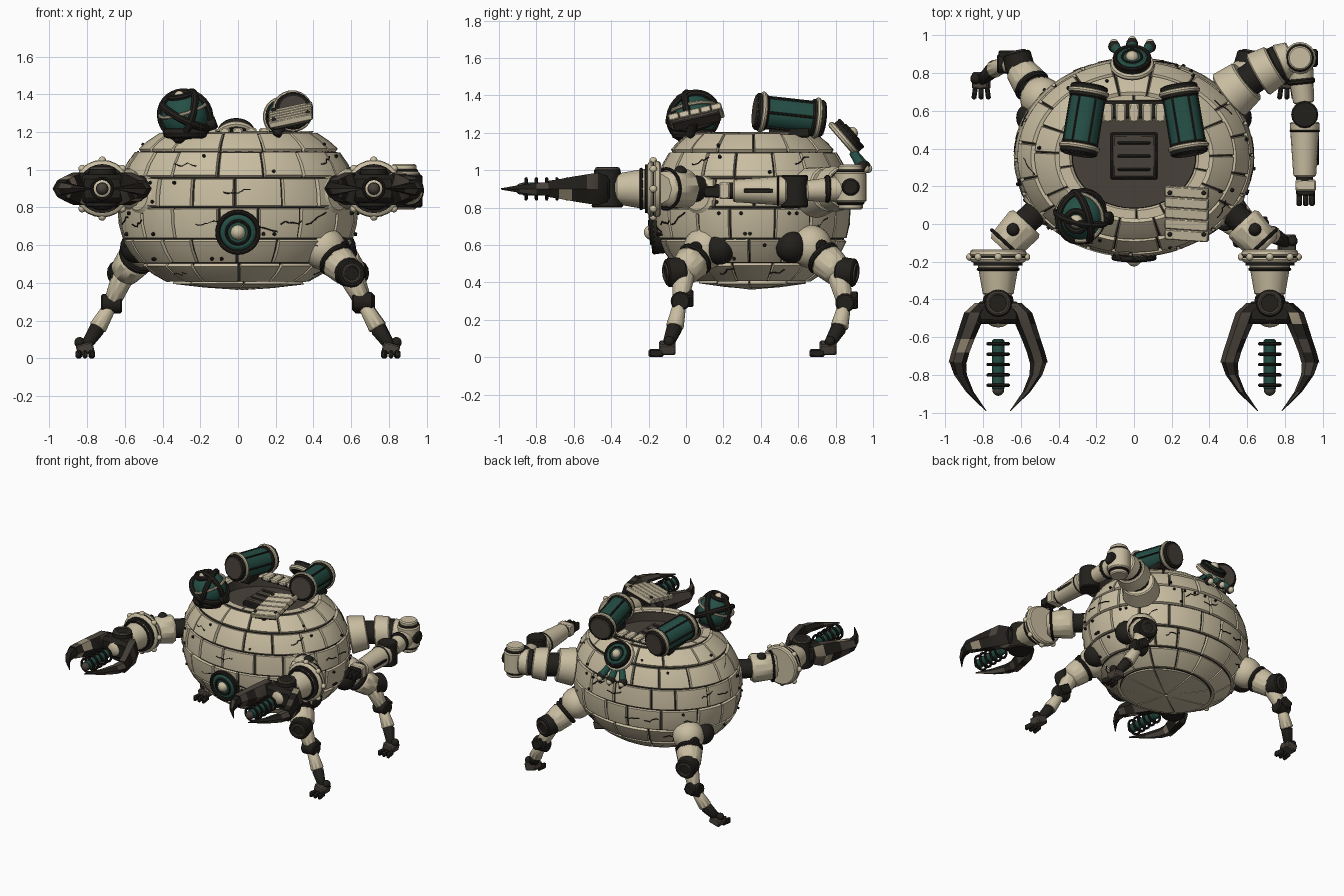
import bpy, bmesh, math, random
from mathutils import Vector, Matrix, Euler

random.seed(4)
if bpy.data.objects.get("Cube"):
    bpy.data.objects.remove(bpy.data.objects["Cube"])


def material(name, *rgb):
    m = bpy.data.materials.new(name)
    m.use_nodes = True
    m.diffuse_color = (*rgb, 1)
    m.node_tree.nodes["Principled BSDF"].inputs["Base Color"].default_value = (*rgb, 1)
    return m


CREAM = material("cream armour", .59, .515, .36)
DARK = material("dark metal", .016, .014, .011)
TEAL = material("teal glass", .018, .078, .06)
BROWN = material("brown metal", .065, .053, .042)
TAN = material("worn tan", .3, .25, .17)


def finish(name, bm, mats, bevel=0):
    mesh = bpy.data.meshes.new(name)
    bm.to_mesh(mesh)
    bm.free()
    for m in mats:
        mesh.materials.append(m)
    mesh.shade_smooth()
    mesh.set_sharp_from_angle(angle=math.radians(35))
    ob = bpy.data.objects.new(name, mesh)
    bpy.context.collection.objects.link(ob)
    if bevel:
        mod = ob.modifiers.new("bevel", 'BEVEL')
        mod.width = bevel
        mod.limit_method = 'ANGLE'


def tube(name, p, q, r1, r2, mat, sides=16, bevel=.008):
    p, q = Vector(p), Vector(q)
    d = q - p
    turn = Matrix.Translation((p + q) / 2) @ d.to_track_quat('Z', 'Y').to_matrix().to_4x4()
    bm = bmesh.new()
    bmesh.ops.create_cone(bm, cap_ends=True, segments=sides, radius1=r1, radius2=r2,
                          depth=d.length, matrix=turn)
    finish(name, bm, [mat], bevel)


def ball(name, p, r, mat, scale=(1, 1, 1)):
    bm = bmesh.new()
    bmesh.ops.create_uvsphere(bm, u_segments=20, v_segments=12, radius=r,
                              matrix=Matrix.Translation(p) @ Matrix.Diagonal((*scale, 1)))
    finish(name, bm, [mat])


def box(name, p, size, mat, rot=(0, 0, 0), bevel=.008):
    bm = bmesh.new()
    turn = Euler([math.radians(a) for a in rot]).to_matrix().to_4x4()
    bmesh.ops.create_cube(bm, size=1, matrix=Matrix.Translation(p) @ turn @ Matrix.Diagonal((*size, 1)))
    finish(name, bm, [mat], bevel)


def ring(name, p, axis, big, small, mat):
    bm = bmesh.new()
    turn = Matrix.Translation(p) @ Vector(axis).to_track_quat('Z', 'Y').to_matrix().to_4x4()
    rows = [[bm.verts.new(turn @ Vector(((big + small * math.cos(b)) * math.cos(a),
             (big + small * math.cos(b)) * math.sin(a), small * math.sin(b))))
             for b in [k * math.tau / 8 for k in range(8)]]
            for a in [k * math.tau / 28 for k in range(28)]]
    for i in range(28):
        for j in range(8):
            n, m = rows[(i + 1) % 28], (j + 1) % 8
            bm.faces.new((rows[i][j], n[j], n[m], rows[i][m]))
    finish(name, bm, [mat])


# Body surface: v is height, with a shallow dish below LOW and a flat rim beyond HIGH
LOW, HIGH, MID = .4, 1.2, Vector((0, .355, .78))


def surf(a, v, scale=1.0):
    z = min(max(v, LOW), HIGH)
    half, power = (.51, 2.6) if z > MID.z else (.45, 2.2)
    r = (1 - (abs(z - MID.z) / half) ** power) ** .5
    dish = max(0, LOW - v) / LOW
    r *= 1 - dish - max(0, v - HIGH)
    p = Vector((.635 * r * math.cos(a), .525 * r * math.sin(a), z - MID.z - .035 * dish ** .6))
    return MID + p * scale


# Dark core with an open cavity on top
bm = bmesh.new()
levels = [.02, .2, .33, .4, .44, .5, .57, .63, .72, .8, .88, .96, 1.03, 1.1, 1.15, 1.2, 1.37]
loops = [[surf(i * math.tau / 48, v, .978) for i in range(48)] for v in levels]
loops.append([Vector((p.x, p.y, 1.12)) for p in loops[-1]])
loops = [[bm.verts.new(p) for p in loop] for loop in loops]
for k, (lo, hi) in enumerate(zip(loops, loops[1:])):
    for i in range(48):
        j = (i + 1) % 48
        f = bm.faces.new((lo[i], lo[j], hi[j], hi[i]))
        f.material_index = int(k == len(levels) - 1)
bm.faces.new(loops[-1]).material_index = 1
bm.faces.new(loops[0][::-1])
finish("body_core", bm, [DARK, BROWN])

# Brick armour: raised curved plates in staggered rows
bm = bmesh.new()
courses = [(.01, .4, 8), (.4, .5, 14), (.5, .63, 16), (.63, .8, 16), (.8, .96, 16),
           (.96, 1.1, 16), (1.1, 1.2, 14), (1.2, 1.36, 14)]
for row, (v0, v1, count) in enumerate(courses):
    step = math.tau / count
    joints = [(k + .5 * (row % 2) + random.uniform(-.14, .14)) * step for k in range(count)]
    joints.append(joints[0] + math.tau)
    for a0, a1 in zip(joints, joints[1:]):
        g, h = .003, .001
        us = [a0 + g, a0 + g + .013] + [a0 + (a1 - a0) * t / 5 for t in range(1, 5)] + [a1 - g - .013, a1 - g]
        vs = [v0 + h, v0 + h + .008, (v0 + v1) / 2, v1 - h - .008, v1 - h]
        puff = random.uniform(1, 1.012)
        grid = [[bm.verts.new(surf(u, v, .968 if u in (us[0], us[-1]) or v in (vs[0], vs[-1]) else puff))
                 for v in vs] for u in us]
        for c, d in zip(grid, grid[1:]):
            for j in range(4):
                bm.faces.new((c[j], d[j], d[j + 1], c[j + 1]))
finish("armour_bricks", bm, [CREAM])

# Cracks and rivets scattered over the armour
cracks = bpy.data.curves.new("armour_cracks", 'CURVE')
cracks.dimensions, cracks.bevel_depth = '3D', .0035
cracks.materials.append(DARK)
for k in range(26):
    a, v = k * math.tau / 26, random.choice([.45, .57, .71, .88, 1.03])
    line = cracks.splines.new('POLY')
    line.points.add(5)
    for pt in line.points:
        pt.co = (*surf(a, v, 1.006), 1)
        a += random.uniform(.02, .055)
        v += random.uniform(-.012, .02)
bpy.context.collection.objects.link(bpy.data.objects.new("armour_cracks", cracks))
for k in range(44):
    a, v = random.uniform(0, math.tau), random.choice([.53, .6, .66, .77, .83, .93, .99, 1.07, 1.13])
    p = surf(a, v)
    tube("rivet", p, p + (p - MID).normalized() * .014, .01, .008, DARK, 8, 0)


# Round portholes
def porthole(name, p, axis, r):
    p, n = Vector(p), Vector(axis).normalized()
    tube(name + "_housing", p - n * .05, p + n * .015, r, r, DARK, 28)
    ring(name + "_rim", p + n * .015, n, r * .92, r * .1, DARK)
    tube(name + "_glass", p, p + n * .025, r * .85, r * .76, TEAL, 28)
    ring(name + "_inner_rim", p + n * .025, n, r * .52, r * .07, DARK)
    ball(name + "_lens", p + n * .02, r * .34, CREAM)


porthole("front_porthole", (0, -.165, .67), (0, -1, -.1), .118)
porthole("rear_porthole", (-.01, .87, 1.185), (0, .75, .65), .1)
ring("rear_porthole_collar", (-.01, .845, 1.165), (0, .75, .65), .1, .018, CREAM)
for dx in (-1, 0, 1):
    a, b = Vector((-.01 + dx * .05, .89, 1.1)), Vector((-.01 + dx * .095, .955 - abs(dx) * .015, 1.02))
    tube("rear_nozzle", a, b, .022, .028, TEAL)
    ball("rear_nozzle_cap", b, .032, DARK)
    ball("rear_nozzle_tip", b + Vector((0, .018, -.012)), .023, CREAM)

# Rear canisters
for s in (-1, 1):
    a, b = Vector((s * .295, .37, 1.315)), Vector((s * .235, .735, 1.275))
    d = b - a
    tube("canister_glass", a + d * .05, b - d * .05, .09, .09, TEAL, 20)
    for t, u in ((0, .17), (.81, 1)):
        tube("canister_cap", a + d * t, a + d * u, .1, .1, DARK, 20)
    for t, u in ((0, -.012), (1, 1.012)):
        tube("canister_lid", a + d * t, a + d * u, .085, .08, BROWN, 20, 0)
    for t in (.1, .9):
        ring("canister_cream_band", a + d * t, d, .097, .014, CREAM)
    side = d.cross(Vector((0, 0, 1))).normalized()
    up = side.cross(d).normalized()
    for k in range(6):
        w = side * math.cos(k * math.pi / 3) * .09 + up * math.sin(k * math.pi / 3) * .09
        tube("canister_rib", a + w, b + w, .007, .007, DARK, 6, 0)
    box("canister_mount", (a + b) / 2 - Vector((0, 0, .09)), (.1, .22, .06), DARK)

# Caged orb
orb = Vector((-.28, .04, 1.285))
ball("orb_glass", orb, .125, TEAL)
for axis in ((.5, -.2, 1), (1, .3, -.3), (.2, 1, .3)):
    ring("orb_cage", orb, axis, .133, .02, DARK)
ring("orb_base", orb - Vector((0, 0, .09)), (0, 0, 1), .09, .03, DARK)
tube("orb_latch", orb + Vector((.11, -.01, -.05)), orb + Vector((.165, -.01, -.03)), .035, .035, DARK)
ring("orb_cream_band", orb + Vector((-.01, -.005, .035)), (-.3, -.2, 1), .129, .01, CREAM)
ring("orb_lens_rim", orb + Vector((-.025, -.025, .11)), (-.2, -.2, 1), .055, .016, DARK)
ball("orb_lens", orb + Vector((-.025, -.025, .105)), .038, CREAM)

# Hatch lid, rim teeth and cavity grate
for k in range(5):
    y = k * .057 - .114
    box("lid_plank", (.28, .055 + y, 1.29 + y * .23), (.235, .056, .035), CREAM, (13, -12, -4), .005)
box("lid_backing", (.285, .055, 1.27), (.2, .26, .03), BROWN, (13, -12, -4))
for dx in (-.09, .09):
    for dy in (-.11, .11):
        ball("lid_bolt", (.28 + dx, .055 + dy, 1.31 + dy * .23 + dx * .21), .012, DARK)
tube("lid_hinge", (.2, .02, 1.18), (.25, .04, 1.26), .025, .025, DARK)
for k in range(5):
    box("rim_tooth", (-.14 + k * .07, .59, 1.205), (.055, .1, .035), CREAM)
box("rim_bar", (0, .61, 1.19), (.38, .1, .03), DARK)
box("cavity_grate_frame", (0, .36, 1.13), (.25, .25, .05), DARK)
box("cavity_grate", (0, .36, 1.145), (.225, .225, .05), BROWN)
for k in range(3):
    box("grate_slat", (0, .29 + k * .07, 1.17), (.18, .016, .02), DARK)


# Lofted horn with a six-sided section; stations are offset, y, half-width, half-height
def horn(name, s, side, mats, stations):
    bm = bmesh.new()
    loops = [[bm.verts.new((s * .72 + side * (x + w * math.cos(k * math.pi / 3)), y,
              .9 + h * math.sin(k * math.pi / 3))) for k in range(6)] for x, y, w, h in stations]
    for lo, hi in zip(loops, loops[1:]):
        for i in range(6):
            f = bm.faces.new((lo[i], lo[i - 1], hi[i - 1], hi[i]))
            f.material_index = random.choice((0, 0, 0, 1, 1, 1, 2))
    bm.faces.new(loops[0])
    bm.faces.new(loops[-1])
    bmesh.ops.recalc_face_normals(bm, faces=bm.faces)
    finish(name, bm, mats)


# Front arms with pincers and drills
for s in (-1, 1):
    def P(x, y, z=.9):
        return Vector((s * x, y, z))
    tube("shoulder_socket", P(.43, .14, .86), P(.53, .06, .87), .135, .1, CREAM, 20, .015)
    tube("shoulder_joint", P(.5, .08), P(.62, -.03), .07, .07, DARK)
    tube("upper_arm", P(.57, .01), P(.7, -.13), .115, .1, CREAM, 8, .02)
    ball("upper_arm_bolt", P(.64, -.03, .99), .035, DARK)
    ring("upper_arm_band", P(.675, -.105), (s * .13, -.14, 0), .108, .009, DARK)
    tube("arm_flange", P(.72, -.135), P(.72, -.17), .145, .155, CREAM, 24)
    tube("arm_flange_gap", P(.72, -.165), P(.72, -.185), .145, .145, DARK, 24, 0)
    tube("arm_flange_plate", P(.72, -.18), P(.72, -.205), .155, .14, CREAM, 24)
    tube("arm_flange_seat", P(.72, -.2), P(.72, -.22), .13, .13, DARK, 24, 0)
    for k in range(8):
        a = k * math.tau / 8
        ball("flange_bolt", P(.72 + .15 * math.cos(a), -.175, .9 + .15 * math.sin(a)), .02, CREAM)
    tube("wrist", P(.72, -.21), P(.72, -.38), .11, .08, CREAM, 12, .012)
    ring("wrist_band", P(.72, -.24), (0, 1, 0), .105, .009, DARK)
    tube("pincer_hub", P(.72, -.42, .8), P(.72, -.42, 1.01), .085, .07, DARK)
    ring("pincer_hub_rim", P(.72, -.42, 1.005), (0, 0, 1), .055, .012, BROWN)
    box("pincer_block", P(.72, -.47), (.24, .12, .15), DARK, bevel=.025)
    ball("pincer_knuckle", P(.72, -.505), .062, CREAM, (1, .7, 1))
    for side in (-1, 1):
        horn("pincer_prong", s, side, [DARK, BROWN, TAN],
             [(.08, -.42, .045, .08), (.125, -.47, .055, .1), (.145, -.53, .055, .09),
              (.175, -.61, .05, .075), (.2, -.68, .048, .06), (.215, -.735, .048, .05)])
        horn("pincer_fang", s, side, [DARK, BROWN, BROWN],
             [(.215, -.725, .045, .042), (.2, -.8, .034, .037), (.15, -.89, .02, .024), (.065, -.99, .003, .004)])
    tube("drill_core", P(.72, -.61), P(.72, -.88), .034, .034, TEAL, 14)
    ball("drill_tip", P(.72, -.88), .031, BROWN)
    for k in range(5):
        ring("drill_ring", P(.72, -.635 - k * .055), (0, 1, 0), .054, .009, DARK)

# Rear arm on the left side
chain = [("socket", (.5, .68, .88), (.6, .76, .9), .14, .12, CREAM), ("joint", (.58, .74, .9), (.68, .81, .9), .085, .085, DARK),
         ("upper", (.655, .79, .9), (.75, .845, .91), .125, .11, CREAM), ("groove", (.74, .84, .91), (.78, .86, .91), .095, .095, DARK),
         ("upper_cuff", (.77, .855, .91), (.84, .885, .91), .1, .085, CREAM), ("elbow", (.88, .88, .79), (.88, .88, 1.03), .065, .065, CREAM),
         ("elbow_gap", (.88, .88, .815), (.88, .88, 1.005), .075, .075, DARK),
         ("elbow_shell", (.88, .88, .83), (.88, .88, .99), .085, .085, CREAM), ("elbow_eye", (.9, .88, .91), (.975, .88, .91), .055, .045, DARK),
         ("link", (.88, .84, .9), (.9, .64, .89), .07, .055, CREAM), ("link_band", (.885, .77, .9), (.888, .74, .9), .075, .073, DARK),
         ("pivot", (.905, .58, .8), (.905, .58, .975), .072, .072, DARK), ("forearm", (.905, .54, .89), (.905, .25, .89), .08, .06, CREAM),
         ("forearm_band", (.905, .5, .89), (.905, .485, .89), .083, .082, DARK), ("cuff", (.905, .27, .89), (.905, .22, .89), .045, .045, DARK)]
for part, p, q, r1, r2, mat in chain:
    tube("rear_arm_" + part, p, q, r1, r2, mat)
box("rear_arm_stripe", (.975, .39, .89), (.01, .16, .025), DARK)
box("rear_arm_palm", (.91, .205, .89), (.11, .06, .09), CREAM)
box("rear_arm_knuckles", (.91, .17, .89), (.1, .04, .075), DARK)
for k in (-1, 0, 1):
    box("rear_arm_finger", (.91 + k * .034, .135, .885), (.03, .08, .06), DARK)


# Three legs, each a chain from hip to toes
def leg(name, s, hip, shin, knee, ankle, foot):
    hip, shin, knee, ankle, foot = [Vector((s * p[0], p[1], p[2])) for p in (hip, shin, knee, ankle, foot)]
    d = shin - hip
    out = Vector((s * .7, d.y * 3, .1)).normalized()
    axle = Vector((s * .25, math.copysign(1, d.y), -.1)).normalized()
    ball(name + "_hip_pad", hip + Vector((s * .04, -d.y * .9, .01)), .085, DARK)
    ball(name + "_socket", hip - d * .1, .115, CREAM)
    tube(name + "_socket_bolt", hip + out * .07, hip + out * .115, .04, .035, DARK)
    tube(name + "_hip_ring", hip + d * .34, hip + d * .48, .1, .1, DARK, 20)
    tube(name + "_thigh", hip + d * .45, shin + d * .1, .105, .085, CREAM, 8, .02)
    tube(name + "_thigh_joint", shin, shin + axle * .1, .08, .075, DARK)
    ring(name + "_thigh_joint_rim", shin + axle * .1, axle, .045, .01, BROWN)
    tube(name + "_shin", shin, knee, .065, .045, CREAM, 10)
    tube(name + "_knee", knee - Vector((.055, 0, 0)), knee + Vector((.055, 0, 0)), .052, .052, DARK)
    box(name + "_knee_guard", knee + Vector((0, .02, .015)), (.08, .1, .07), DARK, (0, s * 30, 0))
    tube(name + "_calf", knee, ankle, .035, .05, CREAM, 10)
    tube(name + "_ankle", ankle, foot + Vector((0, .03, .02)), .045, .03, DARK, 10)
    box(name + "_foot", foot + Vector((0, .03, .01)), (.09, .09, .06), BROWN, (0, s * 15, 0))
    for k in (-1, 0, 1):
        box(name + "_toe", foot + Vector((k * .034, -.03, -.018)), (.026, .08, .043), DARK, (0, 0, k * 8))
    ball(name + "_foot_bolt", foot + Vector((s * .03, .04, .045)), .028, DARK)


rear = ((.5, .68, .58), (.6, .81, .46), (.67, .85, .29), (.745, .82, .16), (.81, .73, .04))
leg("front_left_leg", 1, (.47, .09, .57), (.58, -.01, .46), (.66, -.03, .3), (.74, -.06, .16), (.81, -.13, .04))
leg("rear_left_leg", 1, *rear)
leg("rear_right_leg", -1, *rear)
